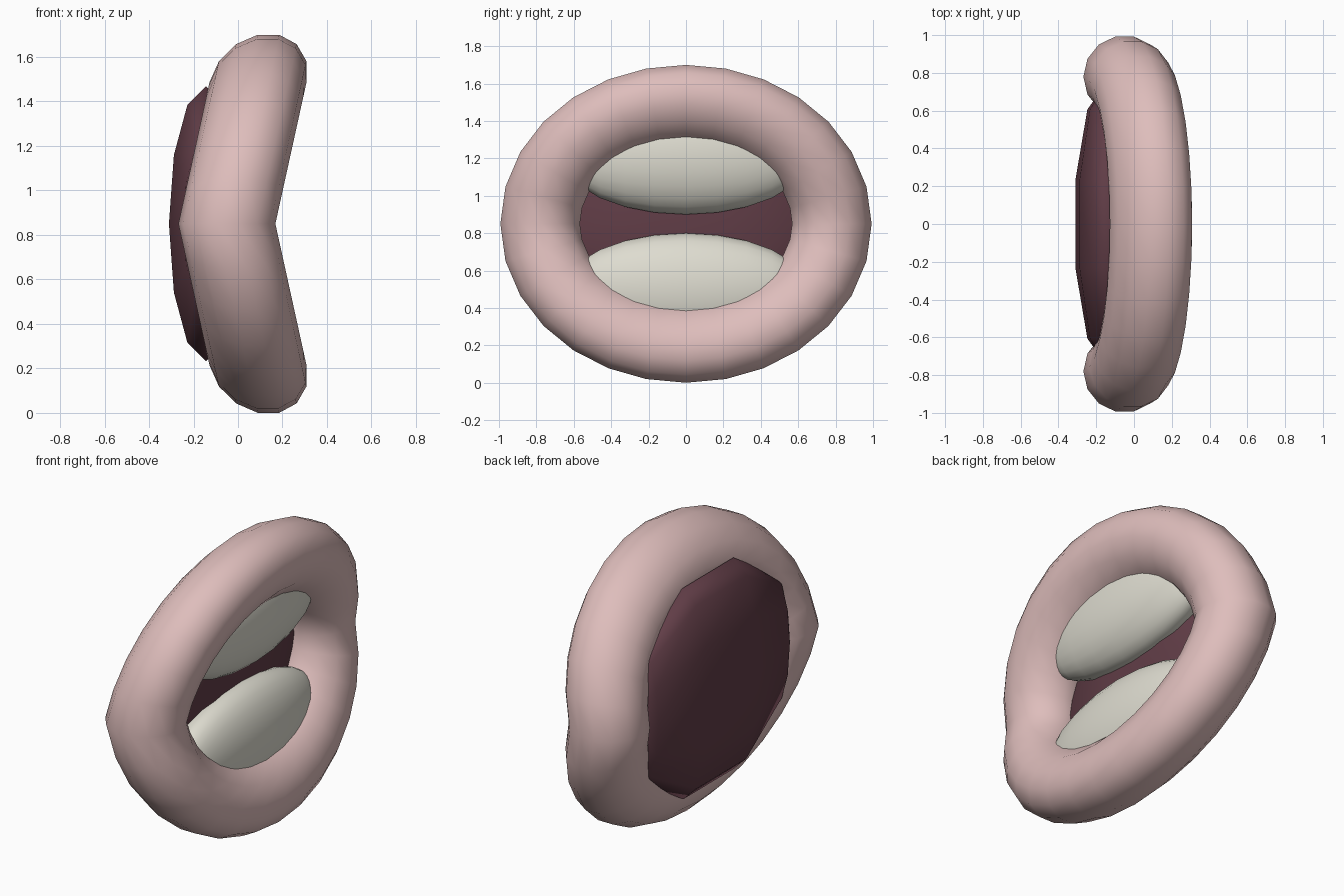
import bpy, bmesh
from math import cos, sin, pi, hypot
from mathutils import Matrix, Vector

old = bpy.data.objects.get("Cube")
if old:
    bpy.data.objects.remove(old, do_unlink=True)

MID = 0.85  # height of the mouth's centre line


def material(name, rgb):
    m = bpy.data.materials.new(name)
    m.use_nodes = True
    color = (*rgb, 1)
    m.diffuse_color = color
    bsdf = next(n for n in m.node_tree.nodes if n.type == 'BSDF_PRINCIPLED')
    bsdf.inputs["Base Color"].default_value = color
    return m


def finish(bm, name, mat):
    bmesh.ops.recalc_face_normals(bm, faces=bm.faces[:])
    for f in bm.faces:
        f.smooth = True
    mesh = bpy.data.meshes.new(name)
    bm.to_mesh(mesh)
    bm.free()
    mesh.materials.append(mat)
    ob = bpy.data.objects.new(name, mesh)
    bpy.context.collection.objects.link(ob)
    return ob


def ellipsoid(name, mat, center, radii, segments, rings):
    # Sphere with its poles pointing sideways along y
    bm = bmesh.new()
    bmesh.ops.create_uvsphere(bm, u_segments=segments, v_segments=rings, radius=1)
    place = (Matrix.Translation(center) @ Matrix.Diagonal((*radii, 1))
             @ Matrix.Rotation(pi / 2, 4, 'X'))
    bm.transform(place)
    return finish(bm, name, mat)


pink = material("lip pink", (0.73, 0.51, 0.50))
ivory = material("tooth ivory", (0.73, 0.715, 0.63))
maroon = material("dark maroon", (0.12, 0.047, 0.063))

# Lips: round tube swept along an ellipse, top and bottom pushed forward
bm = bmesh.new()
around, tube = 28, 14
ry, rz, r = 0.78, 0.637, 0.218
loops = []
for i in range(around):
    a = 2 * pi * i / around
    ny, nz = cos(a) / ry, sin(a) / rz
    n = hypot(ny, nz)
    loop = []
    for j in range(tube):
        b = 2 * pi * (j + 0.5) / tube
        out = r * cos(b)
        y = ry * cos(a) + out * ny / n
        z = rz * sin(a) + out * nz / n
        x = -0.05 + 0.22 * abs(z) + r * sin(b)
        loop.append(bm.verts.new((x, y, MID + z)))
    loops.append(loop)
for i in range(around):
    p, q = loops[i], loops[(i + 1) % around]
    for j in range(tube):
        k = (j + 1) % tube
        bm.faces.new((p[j], q[j], q[k], p[k]))
finish(bm, "lips", pink)

# Mouth cavity: coarse flattened ellipsoid closing the back
ellipsoid("mouth_cavity", maroon, Vector((-0.144, 0, MID)), (0.175, 0.75, 0.65), 12, 5)

# Upper and lower teeth: mirrored rounded bars
for name, side in (("upper_teeth", 1), ("lower_teeth", -1)):
    ellipsoid(name, ivory, Vector((0.03, 0, MID + side * 0.35)), (0.17, 0.65, 0.3), 24, 12)
